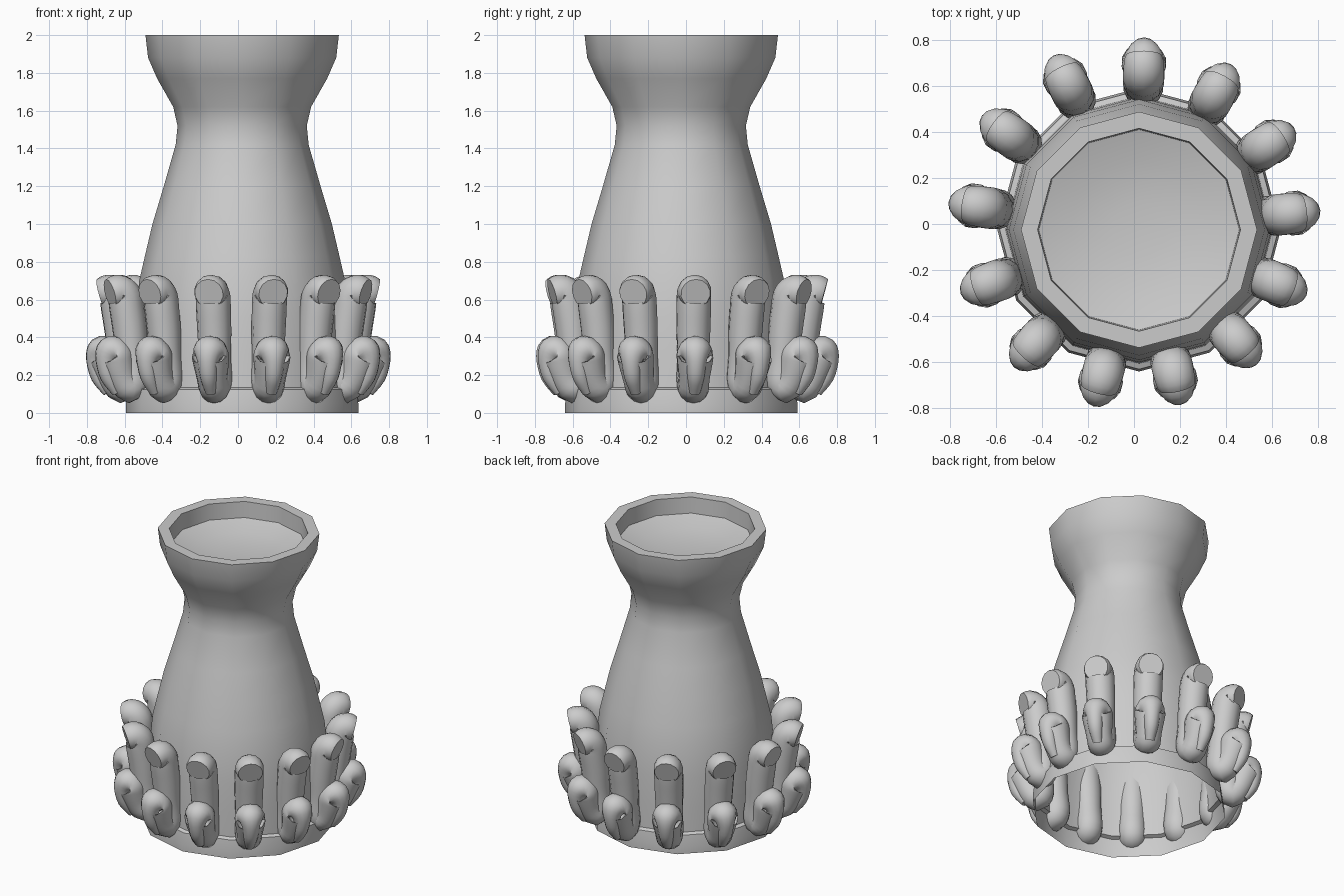
import bpy, bmesh
from math import sin, cos, pi, tau, radians
from mathutils import Vector

cube = bpy.data.objects.get("Cube")
if cube:
    bpy.data.objects.remove(cube, do_unlink=True)

stone = bpy.data.materials.new("plain_grey")
stone.use_nodes = True
colour = (0.6, 0.6, 0.6, 1)
stone.diffuse_color = colour
stone.node_tree.nodes["Principled BSDF"].inputs["Base Color"].default_value = colour


def finish(bm, name, angle):
    """Turn a bmesh into a smooth-shaded object with sharp edges kept."""
    mesh = bpy.data.meshes.new(name)
    bm.to_mesh(mesh)
    bm.free()
    mesh.materials.append(stone)
    obj = bpy.data.objects.new(name, mesh)
    bpy.context.collection.objects.link(obj)
    bpy.ops.object.select_all(action="DESELECT")
    obj.select_set(True)
    bpy.context.view_layer.objects.active = obj
    bpy.ops.object.shade_smooth_by_angle(angle=radians(angle))
    return obj


def bridge(bm, rings):
    """Skin a list of equal vertex rings."""
    for low, high in zip(rings, rings[1:]):
        n = len(low)
        for i in range(n):
            j = (i + 1) % n
            bm.faces.new((low[i], low[j], high[j], high[i]))


def lathe(name, profile, sides, angle):
    """Spin (radius, height) pairs, closing the last ring with a face."""
    bm = bmesh.new()
    rings = [[bm.verts.new((r * sin(tau * i / sides), r * -cos(tau * i / sides), z))
              for i in range(sides)] for r, z in profile]
    bridge(bm, rings)
    bm.faces.new(rings[-1])
    return finish(bm, name, angle)


def spline(points, steps):
    """Smoothly resample (out, height, thickness) points."""
    pts = [Vector(p) for p in points]
    pts = [2 * pts[0] - pts[1]] + pts + [2 * pts[-1] - pts[-2]]
    out = []
    for a, b, c, d in zip(pts, pts[1:], pts[2:], pts[3:]):
        for k in range(steps):
            t = k / steps
            out.append(0.5 * (2 * b + (c - a) * t + (2 * a - 5 * b + 4 * c - d) * t * t
                              + (3 * b - a - 3 * c + d) * t ** 3))
    return out + [pts[-2]]


def tube(name, points, sides=14, steps=3):
    """Sweep a round section with varying thickness along a path in the xz plane."""
    bm = bmesh.new()
    path = spline(points, steps)
    rings = []
    for i, p in enumerate(path):
        d = path[min(i + 1, len(path) - 1)] - path[max(i - 1, 0)]
        n = Vector((-d.y, d.x)).normalized()
        rings.append([bm.verts.new((p.x + n.x * p.z * cos(a), p.z * sin(a),
                                    p.y + n.y * p.z * cos(a)))
                      for a in (tau * k / sides for k in range(sides))])
    bridge(bm, rings)
    bm.faces.new(rings[0])
    bm.faces.new(rings[-1])
    bmesh.ops.recalc_face_normals(bm, faces=bm.faces[:])
    return finish(bm, name, 60)


# Vase: collar, swelling body, narrow neck, flared lip and shallow dished top
vase = lathe("vase_body", [
    (0.615, 0), (0.615, 0.05), (0.605, 0.125), (0.58, 0.135), (0.575, 0.3), (0.565, 0.5),
    (0.545, 0.7), (0.515, 0.83), (0.475, 1.0), (0.415, 1.2), (0.352, 1.42), (0.342, 1.52),
    (0.365, 1.62), (0.45, 1.77), (0.498, 1.88), (0.512, 2), (0.44, 2), (0.435, 1.89),
    (0.3, 1.85), (0.12, 1.83)], 12, 60)
vase.location = (0.022, -0.025, 0)

# Curled finger: blunt hooded top, leaning stem, upturned bulb folding over to a thin tip
finger = tube("finger_1", [
    (0.732, 0.632, 0.078), (0.712, 0.637, 0.086), (0.678, 0.642, 0.09),
    (0.648, 0.615, 0.092), (0.637, 0.55, 0.092), (0.62, 0.43, 0.09),
    (0.607, 0.29, 0.085), (0.597, 0.18, 0.088), (0.62, 0.134, 0.083),
    (0.658, 0.18, 0.082), (0.685, 0.25, 0.092), (0.7, 0.298, 0.098),
    (0.718, 0.32, 0.092), (0.738, 0.312, 0.077), (0.752, 0.27, 0.056),
    (0.738, 0.19, 0.045), (0.69, 0.11, 0.03)])

# Ring of thirteen fingers, slid sideways to follow the offset vase but kept at even reach
count = 13
centre = Vector((0.03, -0.022, 0))
for i in range(count):
    part = finger if i == 0 else finger.copy()
    if i:
        part.name = f"finger_{i + 1}"
        bpy.context.collection.objects.link(part)
    angle = pi / 2 - radians(1) + tau * i / count
    outward = Vector((cos(angle), sin(angle), 0))
    part.location = centre - outward * centre.dot(outward)
    part.rotation_euler.z = angle
